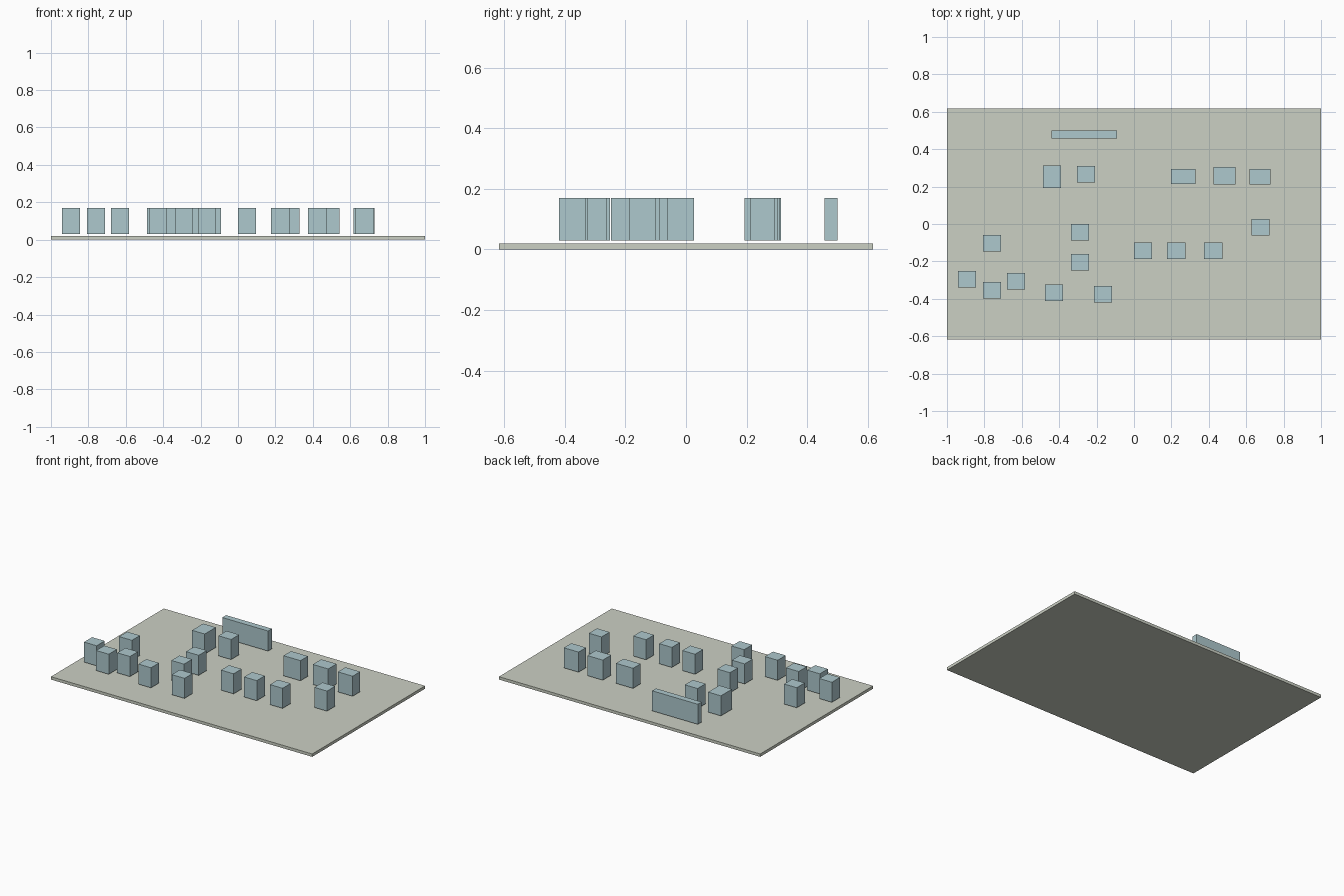
import bpy

if "Cube" in bpy.data.objects:
    bpy.data.objects.remove(bpy.data.objects["Cube"])


def material(name, color):
    mat = bpy.data.materials.new(name)
    mat.diffuse_color = color
    mat.use_nodes = True
    mat.node_tree.nodes["Principled BSDF"].inputs["Base Color"].default_value = mat.diffuse_color
    return mat


def box(name, center, size, mat):
    bpy.ops.mesh.primitive_cube_add(size=1, location=center)
    obj = bpy.context.object
    obj.name = name
    obj.scale = size
    bpy.ops.object.transform_apply(location=False, rotation=False, scale=True)
    obj.data.materials.append(mat)
    return obj


ground_mat = material("ground_green", (0.60, 0.63, 0.55, 1))
block_mat = material("block_teal", (0.42, 0.58, 0.61, 1))

# Ground slab
box("base_slab", (0, 0, 0.01), (2, 1.234, 0.02), ground_mat)

# Blocks hover just above the slab and share one height
Z_BOTTOM, Z_TOP = 0.03, 0.169


def block(name, x, y, width=0.097, depth=0.088):
    box(name, (x, y, (Z_BOTTOM + Z_TOP) / 2),
        (width, depth, Z_TOP - Z_BOTTOM), block_mat)


# Standard blocks: centre positions
standard = [
    (-0.256, 0.265), (0.676, -0.017),
    (0.049, -0.143), (0.226, -0.143), (0.424, -0.143),
    (-0.288, -0.044), (-0.288, -0.204),
    (-0.759, -0.102), (-0.893, -0.295), (-0.759, -0.354),
    (-0.631, -0.306), (-0.427, -0.367), (-0.165, -0.375),
]
for i, (x, y) in enumerate(standard, 1):
    block(f"block_{i:02d}", x, y)

# Wider blocks of the back row
block("tall_footprint_block", -0.438, 0.253, 0.097, 0.121)
block("wide_block_left", 0.264, 0.254, 0.130, 0.082)
block("wide_block_middle", 0.483, 0.258, 0.118, 0.092)
block("wide_block_right", 0.673, 0.253, 0.113, 0.082)

# Long thin slab at the back
block("long_back_block", -0.265, 0.478, 0.350, 0.042)
